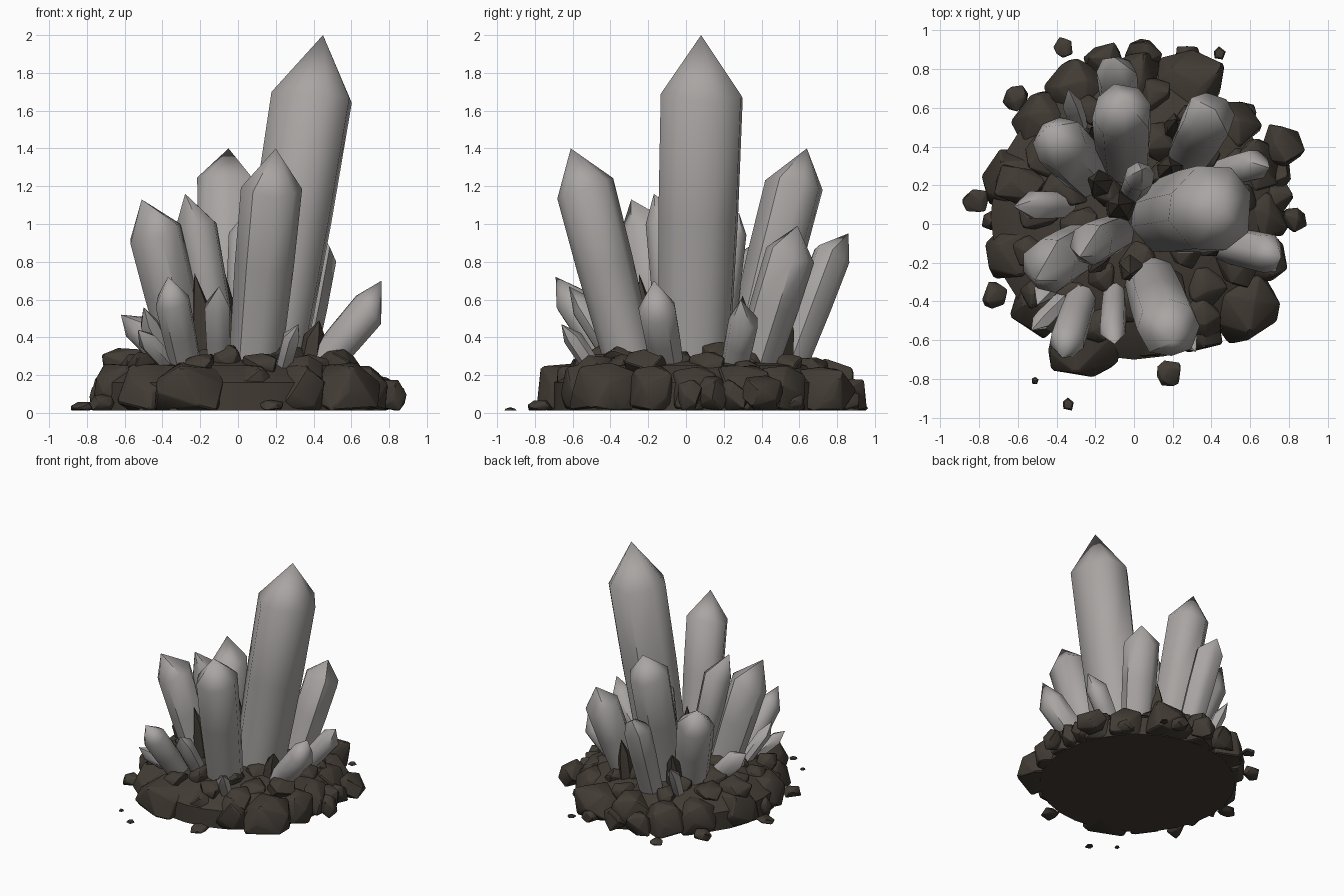
import bpy, bmesh, math, random
from mathutils import Vector

if "Cube" in bpy.data.objects:
    bpy.data.objects.remove(bpy.data.objects["Cube"])

random.seed(7)


def material(name, rgb):
    m = bpy.data.materials.new(name)
    m.diffuse_color = (*rgb, 1)
    m.use_nodes = True
    m.node_tree.nodes["Principled BSDF"].inputs["Base Color"].default_value = m.diffuse_color
    return m


CRYSTAL = material("pale grey crystal", (0.395, 0.376, 0.367))
ROCK = material("dark brown rock", (0.054, 0.044, 0.034))


def finish(bm, name, mat, angle):
    bmesh.ops.recalc_face_normals(bm, faces=bm.faces)
    me = bpy.data.meshes.new(name)
    bm.to_mesh(me)
    bm.free()
    ob = bpy.data.objects.new(name, me)
    bpy.context.collection.objects.link(ob)
    me.materials.append(mat)
    bpy.ops.object.select_all(action='DESELECT')
    ob.select_set(True)
    bpy.context.view_layer.objects.active = ob
    bpy.ops.object.shade_smooth_by_angle(angle=math.radians(angle))
    return ob


def crystal(name, foot, shoulder, tip, r, sides=8):
    """Leaning prism: foot ring, belly ring, uneven shoulder ring, off-centre point."""
    foot, shoulder, tip = Vector(foot), Vector(shoulder), Vector(tip)
    axis = (shoulder - foot).normalized()
    u = axis.cross(Vector((0, 1, 0))).normalized()
    v = axis.cross(u)
    foot = foot - axis * 0.08
    turn = random.uniform(0, 1)
    spokes = [(turn + (i + random.uniform(-.15, .15)) * math.tau / sides,
               random.uniform(.99, 1.07), random.uniform(-.2, .2) * r)
              for i in range(sides)]
    bm = bmesh.new()
    rings = []
    for centre, k, wob in ((foot, .86, 0), (foot.lerp(shoulder, .55), .97, 0), (shoulder, 1, 1)):
        rings.append([bm.verts.new(centre + (u * math.cos(a) + v * math.sin(a)) * r * k * q
                                   + axis * w * wob) for a, q, w in spokes])
    top = bm.verts.new(tip)
    bm.faces.new(rings[0])
    for i in range(sides):
        j = (i + 1) % sides
        for a, b in zip(rings, rings[1:]):
            bm.faces.new((a[i], a[j], b[j], b[i]))
        bm.faces.new((rings[2][i], rings[2][j], top))
    return finish(bm, name, CRYSTAL, 48)


def rock(name, centre, size, turn=0, points=16, bevel=0.008):
    """Chunky convex stone, cut flat where it would go below the ground."""
    bm = bmesh.new()
    c, s = math.cos(turn), math.sin(turn)
    for i in range(points):
        z = 1 - 2 * (i + .5) / points
        a = i * 2.39996 + random.uniform(-.35, .35)
        w = math.sqrt(1 - z * z)
        p = Vector((w * math.cos(a), w * math.sin(a), z))
        p = p / max(abs(p.x), abs(p.y), abs(p.z)) ** .7 * random.uniform(.93, 1.07)
        x, y = p.x * size[0], p.y * size[1]
        bm.verts.new((centre[0] + x * c - y * s, centre[1] + x * s + y * c,
                      max(.012, centre[2] + p.z * size[2])))
    hull = bmesh.ops.convex_hull(bm, input=bm.verts)
    bmesh.ops.delete(bm, geom=[g for g in set(hull['geom_interior'] + hull['geom_unused'])
                               if isinstance(g, bmesh.types.BMVert)], context='VERTS')
    bmesh.ops.dissolve_limit(bm, angle_limit=math.radians(16), verts=bm.verts, edges=bm.edges)
    if bevel:
        bmesh.ops.bevel(bm, geom=bm.edges[:], offset=bevel, segments=1,
                        affect='EDGES', clamp_overlap=True)
    return finish(bm, name, ROCK, 30)


def shard(name, x, y, r, z0, z1, lean=(0, 0)):
    """Pointed splinter of rock."""
    bm = bmesh.new()
    ring = [bm.verts.new((x + r * math.cos(a) * random.uniform(.7, 1.1),
                          y + r * math.sin(a) * random.uniform(.7, 1.1), z0))
            for a in (0.3, 1.6, 2.7, 4.0, 5.2)]
    mid = [bm.verts.new((w.co.x * .75 + x * .25 + lean[0] * .5, w.co.y * .75 + y * .25 + lean[1] * .5,
                         z0 + (z1 - z0) * random.uniform(.5, .75))) for w in ring]
    top = bm.verts.new((x + lean[0], y + lean[1], z1))
    bm.faces.new(ring)
    for i in range(5):
        j = (i + 1) % 5
        bm.faces.new((ring[i], ring[j], mid[j], mid[i]))
        bm.faces.new((mid[i], mid[j], top))
    return finish(bm, name, ROCK, 30)


# crystals: foot, shoulder centre, tip, radius
crystal("main_crystal", (.18, .035, .3), (.405, .075, 1.70), (.45, .08, 2.0), .222)
crystal("front_crystal", (.10, -.32, .35), (.18, -.54, 1.2), (.20, -.61, 1.40), .155)
crystal("back_crystal", (-.05, .35, .35), (-.06, .575, 1.22), (-.05, .64, 1.40), .15)
crystal("left_crystal", (-.28, -.12, .32), (-.44, -.215, .96), (-.51, -.29, 1.13), .14)
crystal("inner_left_crystal", (-.10, -.05, .32), (-.225, -.105, 1.0), (-.28, -.17, 1.16), .108)
crystal("back_left_crystal", (-.25, .27, .32), (-.39, .42, .83), (-.45, .50, .99), .14)
crystal("back_right_crystal", (.30, .39, .32), (.39, .55, .84), (.42, .59, .99), .13)
crystal("rear_crystal", (-.07, .58, .32), (-.09, .775, .84), (-.10, .86, .95), .10)
crystal("inner_back_crystal", (.0, .18, .32), (.03, .245, .94), (.04, .28, 1.06), .075)
crystal("right_crystal", (.46, -.10, .27), (.69, -.15, .54), (.76, -.17, .70), .10)
crystal("right_back_crystal", (.46, .26, .27), (.63, .305, .49), (.70, .29, .60), .08)
crystal("low_left_crystal", (-.36, .10, .27), (-.53, .10, .45), (-.62, .09, .52), .075)
crystal("front_left_crystal", (-.28, -.40, .27), (-.35, -.61, .60), (-.37, -.69, .72), .09)
crystal("small_front_crystal", (-.10, -.36, .27), (-.11, -.54, .56), (-.10, -.62, .67), .068)
for n, (f, s, t) in enumerate([
        ((.24, -.5, .25), (.28, -.6, .40), (.32, -.66, .47)),
        ((-.28, .5, .25), (-.32, .62, .46), (-.34, .70, .55)),
        ((-.36, -.24, .25), (-.47, -.36, .47), (-.5, -.42, .56)),
        ((-.36, -.38, .25), (-.48, -.5, .38), (-.53, -.55, .44))]):
    crystal(f"tiny_crystal_{n + 1}", f, s, t, .05, 6)

# solid core of the rock bed
bm = bmesh.new()
rings = [[bm.verts.new((r * math.cos(i * math.tau / 28), .04 + r * math.sin(i * math.tau / 28), z))
          for i in range(28)] for r, z in ((.74, .012), (.74, .16), (.62, .25), (.3, .31))]
bm.faces.new(rings[0])
bm.faces.new(rings[-1])
for a, b in zip(rings, rings[1:]):
    for i in range(28):
        j = (i + 1) % 28
        bm.faces.new((a[i], a[j], b[j], b[i]))
finish(bm, "rock_bed", ROCK, 30)

# large boulders round the rim: x, y, half width, top height, turn
for n, (x, y, w, h, t) in enumerate([
        (.56, -.42, .185, .27, .5), (.31, -.52, .15, .26, .2), (.07, -.56, .15, .26, .1),
        (-.25, -.62, .19, .27, -.2), (-.47, -.41, .165, .27, .8), (-.61, -.14, .165, .28, .1),
        (-.60, .24, .18, .27, 0), (-.46, .53, .165, .27, .6), (-.29, .70, .17, .26, .4),
        (-.02, .74, .16, .28, .1), (.28, .73, .18, .25, -.3), (.50, .51, .14, .25, .7),
        (.61, .30, .15, .26, .2), (.65, .04, .14, .25, .1), (.65, -.18, .14, .26, .3)]):
    rock(f"rim_rock_{n + 1}", (x, y, h * .35), (w, w * .9, h * .65), t)

# smaller rocks heaped between the crystals
for n in range(34):
    a, d = n * 2.39996, .08 + .56 * math.sqrt((n + .5) / 34)
    w = random.uniform(.085, .13)
    z = .345 - .19 * d + random.uniform(-.03, .03)
    rock(f"heap_rock_{n + 1}", (d * math.cos(a), .04 + d * math.sin(a), z),
         (w, w * .85, random.uniform(.065, .095)), a, 13, .005)

# standing splinters of rock
for n, (x, y, r, z, lx, ly) in enumerate([
        (-.07, .08, .10, .78, -.01, .02), (-.17, -.17, .07, .74, -.06, -.08),
        (.17, .27, .09, .62, .02, .03), (-.15, .2, .10, .74, -.06, .02),
        (.2, .48, .08, .58, .02, .06), (-.2, .42, .07, .56, -.02, .08),
        (.38, -.1, .09, .49, .05, -.04), (-.02, -.22, .09, .56, .0, -.04)]):
    shard(f"rock_splinter_{n + 1}", x, y, r, .2, z, (lx, ly))

# pebbles scattered at the foot
for n, (x, y, w, h) in enumerate([
        (-.82, .12, .07, .03), (-.72, -.37, .07, .05), (-.36, .91, .055, .025), (-.61, .65, .07, .05),
        (.57, .57, .07, .05), (.82, .02, .07, .09), (.18, -.77, .07, .035), (.77, .40, .115, .10),
        (.73, .25, .09, .09), (.05, .87, .09, .09), (-.16, .84, .10, .10), (.74, .14, .09, .10),
        (.28, .86, .07, .06), (-.74, .02, .05, .08)]):
    rock(f"pebble_{n + 1}", (x, y, h), (w, w * .9, h), n * 1.3, 12, .004)

# loose chips
for n, (x, y, r) in enumerate([(-.34, -.93, .04), (-.51, -.81, .026), (.44, .88, .036)]):
    shard(f"loose_chip_{n + 1}", x, y, r, .012, .03)
